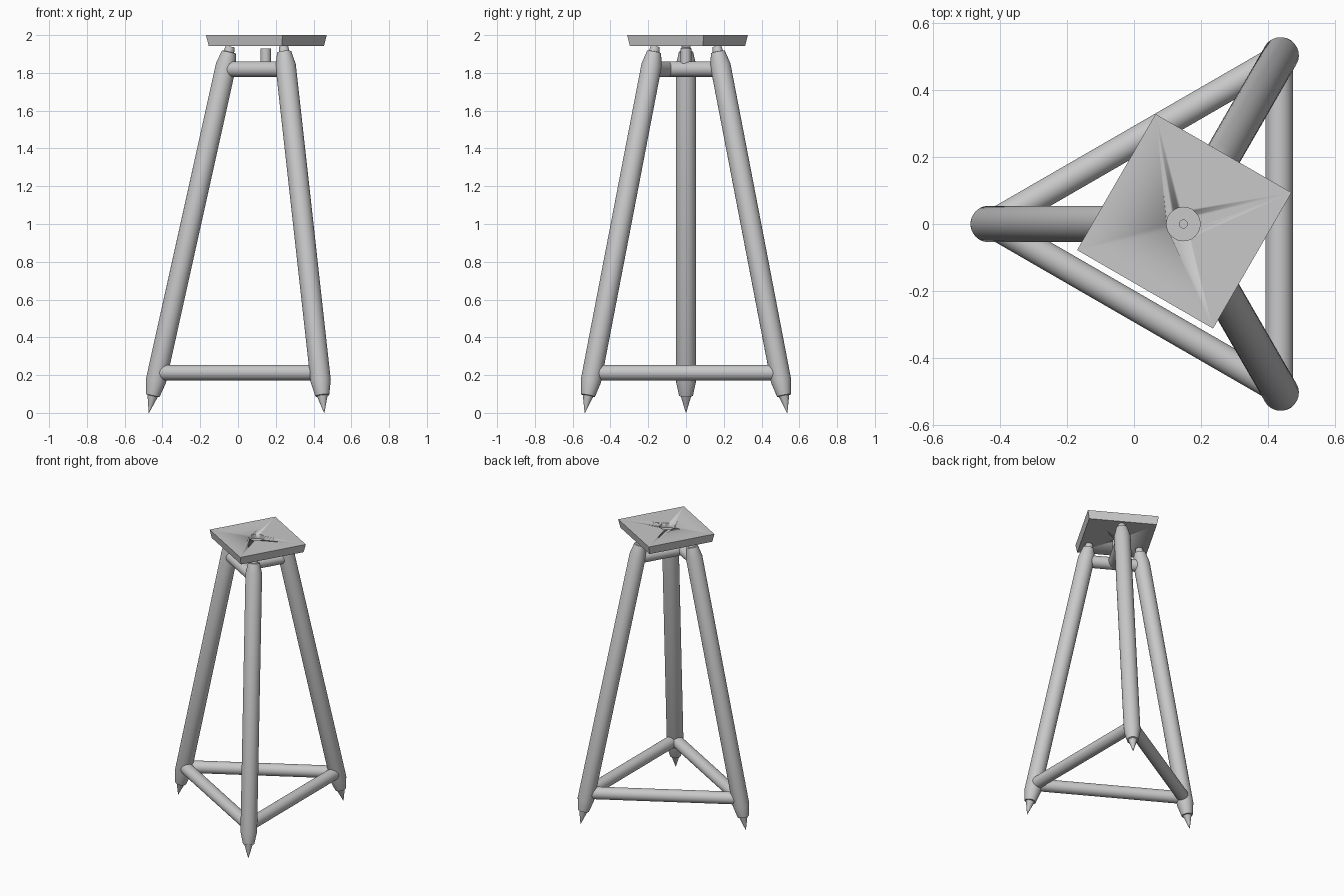
import bpy, bmesh, math
from mathutils import Vector, Matrix

cube = bpy.data.objects.get("Cube")
if cube:
    bpy.data.objects.remove(cube, do_unlink=True)

metal = bpy.data.materials.new("grey_metal")
metal.use_nodes = True
metal.diffuse_color = (0.58, 0.58, 0.58, 1)
metal.node_tree.nodes["Principled BSDF"].inputs["Base Color"].default_value = (0.58, 0.58, 0.58, 1)

CENTRE = Vector((0.147, 0, 0))
SLOPE = 0.222
FOOT = 0.619


def finish(name, bm, angle=30):
    """Turn a bmesh into a shaded, coloured object."""
    bmesh.ops.recalc_face_normals(bm, faces=bm.faces)
    mesh = bpy.data.meshes.new(name)
    bm.to_mesh(mesh)
    bm.free()
    obj = bpy.data.objects.new(name, mesh)
    bpy.context.collection.objects.link(obj)
    mesh.materials.append(metal)
    bpy.ops.object.select_all(action="DESELECT")
    obj.select_set(True)
    bpy.context.view_layer.objects.active = obj
    bpy.ops.object.shade_smooth_by_angle(angle=math.radians(angle))
    return obj


def lathe(name, start, direction, profile, sides=40):
    """Round part along an axis; profile holds (radius, distance) pairs."""
    bm = bmesh.new()
    turn = direction.to_track_quat("Z", "Y").to_matrix()
    rings = []
    for radius, dist in profile:
        ring = []
        for i in range(sides):
            a = math.tau * i / sides
            p = Vector((radius * math.cos(a), radius * math.sin(a), dist))
            ring.append(bm.verts.new(start + turn @ p))
        rings.append(ring)
    for low, high in zip(rings, rings[1:]):
        for i in range(sides):
            j = (i + 1) % sides
            bm.faces.new((low[i], low[j], high[j], high[i]))
    bm.faces.new(rings[0])
    bm.faces.new(rings[-1])
    return finish(name, bm)


def rod(name, a, b, radius):
    return lathe(name, a, b - a, [(radius, 0), (radius, (b - a).length)])


def leg_point(angle, z):
    r = FOOT - SLOPE * z
    return CENTRE + Vector((r * math.cos(angle), r * math.sin(angle), z))


# Three leaning legs, each with a spiked foot and a stepped top
legs = {"right": math.pi, "front_left": -math.pi / 3, "back_left": math.pi / 3}
leg_profile = [(0.001, 0), (0.028, 0.09), (0.037, 0.092), (0.054, 0.17),
               (0.054, 1.84), (0.038, 1.91), (0.028, 1.912), (0.024, 1.94)]
stretch = math.sqrt(1 + SLOPE ** 2)
for name, angle in legs.items():
    foot, top = leg_point(angle, 0), leg_point(angle, 1.94)
    lathe(name + "_leg", foot, top - foot, [(r, z * stretch) for r, z in leg_profile])

# Lower triangle of braces
names = list(legs)
for i, name in enumerate(names):
    other = names[(i + 1) % 3]
    rod(name + "_lower_brace", leg_point(legs[name], 0.213), leg_point(legs[other], 0.213), 0.041)

# Upper T-shaped brace: one bar across, one from its middle to the back leg
a = leg_point(legs["right"], 1.82)
b = leg_point(legs["front_left"], 1.82)
rod("upper_cross_brace", a, b, 0.041)
rod("upper_stem_brace", (a + b) / 2, leg_point(legs["back_left"], 1.82), 0.041)

# Upright pin under the plate
rod("centre_pin", CENTRE + Vector((0, 0, 1.82)), CENTRE + Vector((0, 0, 1.93)), 0.028)

# Square top plate with sloping sides
bm = bmesh.new()
half_diagonal = 0.234 * math.sqrt(2)
bmesh.ops.create_cone(bm, cap_ends=True, segments=4, radius1=half_diagonal * 0.955,
                      radius2=half_diagonal, depth=0.057,
                      matrix=Matrix.Translation((0.15, 0.008, 1.9715))
                      @ Matrix.Rotation(math.radians(15), 4, "Z"))
bm_plate = finish("top_plate", bm)

# Stepped bolt hole in the plate
bore = lathe("hole_cutter", CENTRE + Vector((0, 0, 1.9)), Vector((0, 0, 1)),
             [(0.012, 0), (0.012, 0.07), (0.05, 0.07), (0.05, 0.15)])
bore.hide_render = True
cut = bm_plate.modifiers.new("bolt_hole", "BOOLEAN")
cut.operation = "DIFFERENCE"
cut.solver = "EXACT"
cut.object = bore
bpy.ops.object.select_all(action="DESELECT")
bm_plate.select_set(True)
bpy.context.view_layer.objects.active = bm_plate
bpy.ops.object.modifier_apply(modifier=cut.name)
bpy.data.objects.remove(bore, do_unlink=True)
